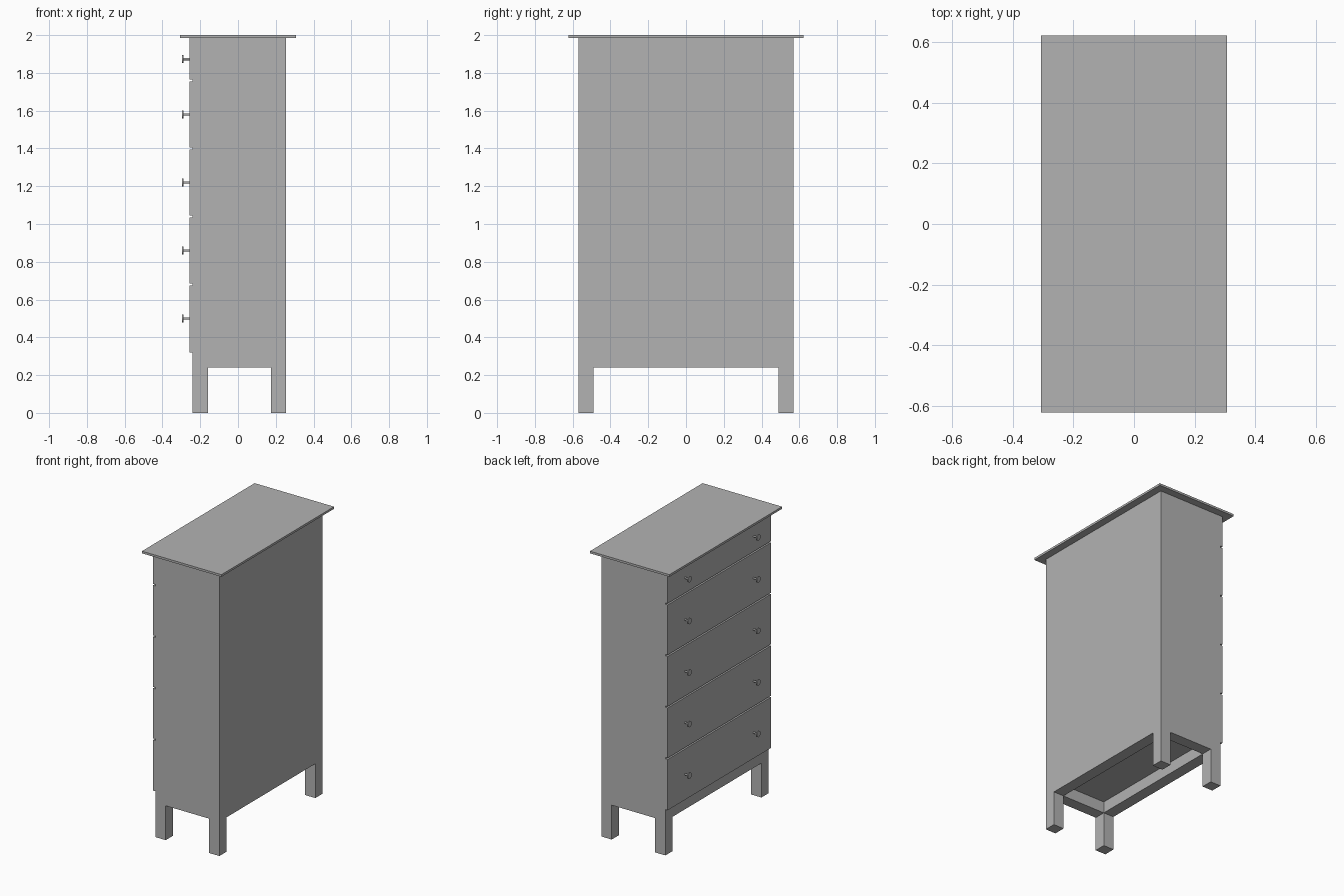
import bpy, bmesh, math
from mathutils import Matrix, Vector

if "Cube" in bpy.data.objects:
    bpy.data.objects.remove(bpy.data.objects["Cube"])

grey = bpy.data.materials.new("plain grey")
grey.diffuse_color = (0.45, 0.45, 0.45, 1)
grey.use_nodes = True
grey.node_tree.nodes["Principled BSDF"].inputs["Base Color"].default_value = grey.diffuse_color

# Main levels and extents
FRONT, BACK, HALF_W = -0.24, 0.255, 0.57
LEG, RAIL_Z, FLOOR_Z, TOP_Z = 0.08, 0.24, 0.32, 1.985


def finish(name, bm):
    bmesh.ops.recalc_face_normals(bm, faces=bm.faces)
    mesh = bpy.data.meshes.new(name)
    bm.to_mesh(mesh)
    bm.free()
    mesh.materials.append(grey)
    obj = bpy.data.objects.new(name, mesh)
    bpy.context.collection.objects.link(obj)
    return obj


def box_bm(lo, hi):
    lo, hi = Vector(lo), Vector(hi)
    bm = bmesh.new()
    bmesh.ops.create_cube(bm, size=1, matrix=Matrix.Translation((lo + hi) / 2)
                          @ Matrix.Diagonal((*(hi - lo), 1)))
    return bm


def extrude_z(bm, faces, dz):
    for face in faces:
        new = bmesh.ops.extrude_discrete_faces(bm, faces=[face])["faces"]
        bmesh.ops.translate(bm, verts=new[0].verts, vec=(0, 0, dz))


# Cabinet: the underside is split so legs pull down and the middle recesses
bm = box_bm((FRONT, -HALF_W, RAIL_Z), (BACK, HALF_W, TOP_Z))
cuts = [((FRONT + LEG, 0, 0), (1, 0, 0)), ((BACK - LEG, 0, 0), (1, 0, 0)),
        ((0, LEG - HALF_W, 0), (0, 1, 0)), ((0, HALF_W - LEG, 0), (0, 1, 0))]
for point, normal in cuts:
    geom = bm.verts[:] + bm.edges[:] + bm.faces[:]
    bmesh.ops.bisect_plane(bm, geom=geom, plane_co=point, plane_no=normal)
bm.normal_update()
under = [f for f in bm.faces if f.normal.z < -0.9]
corners, middle = [], []
for f in under:
    c = f.calc_center_median()
    end_x = c.x < FRONT + LEG or c.x > BACK - LEG
    end_y = abs(c.y) > HALF_W - LEG
    if end_x and end_y:
        corners.append(f)
    elif not end_x and not end_y:
        middle.append(f)
extrude_z(bm, corners, -RAIL_Z)
extrude_z(bm, middle, FLOOR_Z - RAIL_Z)
bmesh.ops.dissolve_limit(bm, angle_limit=0.01, verts=bm.verts, edges=bm.edges)
finish("cabinet_with_legs", bm)

# Overhanging top board
finish("top_board", box_bm((-0.307, -0.622, TOP_Z), (0.307, 0.622, 2.0)))

# Drawer fronts separated by narrow grooves, each with two knobs
levels = [FLOOR_Z, 0.68, 1.04, 1.40, 1.76, TOP_Z]
GAP = 0.005
for i, (z0, z1) in enumerate(zip(levels, levels[1:]), 1):
    lo = z0 + (GAP if i > 1 else 0)
    hi = z1 - (GAP if i < 5 else 0)
    finish(f"drawer_front_{i}", box_bm((-0.257, -HALF_W, lo), (FRONT, HALF_W, hi)))
    for side, y in (("left", 0.38), ("right", -0.38)):
        bm = bmesh.new()
        # stem, then disc head
        for radius, x0, x1 in ((0.006, -0.29, -0.255), (0.021, -0.296, -0.289)):
            place = (Matrix.Translation(((x0 + x1) / 2, y, (z0 + z1) / 2))
                     @ Matrix.Rotation(math.pi / 2, 4, 'Y'))
            bmesh.ops.create_cone(bm, cap_ends=True, segments=20, radius1=radius,
                                  radius2=radius, depth=x1 - x0, matrix=place)
        knob = finish(f"knob_{i}_{side}", bm)
        bpy.ops.object.select_all(action='DESELECT')
        knob.select_set(True)
        bpy.context.view_layer.objects.active = knob
        bpy.ops.object.shade_smooth_by_angle()
